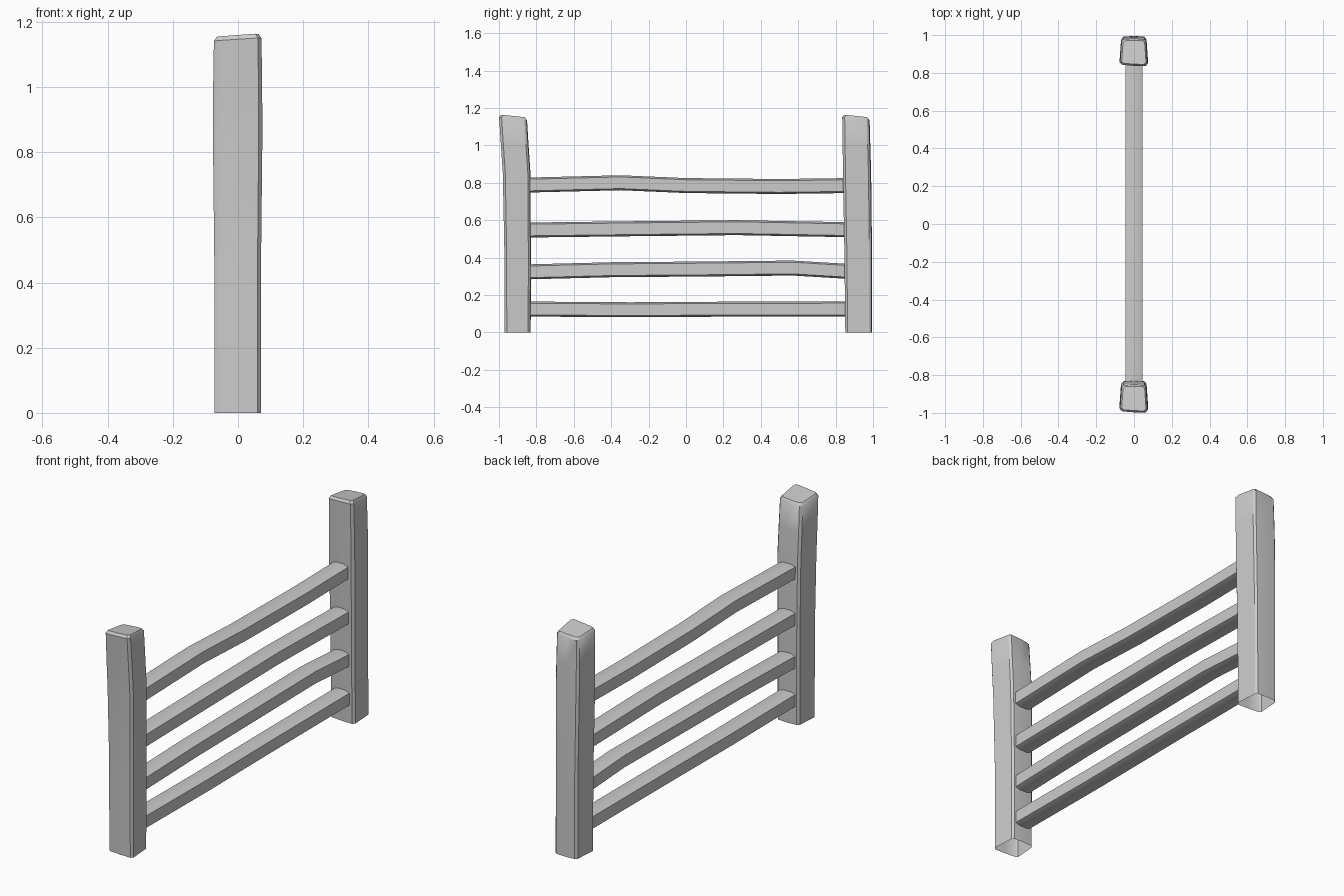
import bpy, bmesh


def loft(name, rings, cap_start, cap_end):
    """Skin a list of equal-length point rings into one smooth-by-angle object."""
    bm = bmesh.new()
    loops = [[bm.verts.new(p) for p in ring] for ring in rings]
    n = len(loops[0])
    for a, b in zip(loops, loops[1:]):
        for i in range(n):
            j = (i + 1) % n
            bm.faces.new((a[i], a[j], b[j], b[i]))
    if cap_start:
        bm.faces.new(loops[0][::-1])
    if cap_end:
        bm.faces.new(loops[-1])
    bmesh.ops.recalc_face_normals(bm, faces=bm.faces)
    mesh = bpy.data.meshes.new(name)
    bm.to_mesh(mesh)
    bm.free()
    obj = bpy.data.objects.new(name, mesh)
    bpy.context.collection.objects.link(obj)
    bpy.context.view_layer.objects.active = obj
    obj.select_set(True)
    bpy.ops.object.shade_smooth_by_angle(angle=0.6)
    obj.select_set(False)
    return obj


# Post cross-section: tapered block with softened corners, wider towards -y
POST = [(-0.061, -0.066), (0.0, -0.071), (0.061, -0.073), (0.072, -0.060),
        (0.064, 0.058), (0.055, 0.069), (0.0, 0.072), (-0.055, 0.069),
        (-0.066, 0.058), (-0.074, -0.056)]


def post(name, levels):
    # levels: (z, centre y, x scale, y scale, top tilt amount)
    rings = [[(x * sx, cy + y * sy, z + t * (0.06 * x - 0.09 * y))
              for x, y in POST] for z, cy, sx, sy, t in levels]
    # underside stays open; the top is a slanted, chamfered cap
    obj = loft(name, rings, False, True)
    return obj


post("left_post", [(0, -0.90, 0.98, 0.97, 0), (0.45, -0.90, 0.98, 0.98, 0),
                   (0.85, -0.905, 1.04, 1.02, 0), (1.00, -0.915, 1.03, 1.02, 0),
                   (1.14, -0.924, 1.0, 1.03, 1), (1.153, -0.924, 0.88, 0.90, 1)])
post("right_post", [(0, 0.924, 0.98, 0.99, 0), (0.45, 0.921, 0.98, 1.02, 0),
                    (0.85, 0.915, 1.04, 1.04, 0), (1.00, 0.912, 1.03, 1.02, 0),
                    (1.14, 0.909, 1.0, 1.01, 1), (1.153, 0.909, 0.88, 0.88, 1)])

# Rail cross-section: flat sides, gently arched top and bottom
RAIL = [(-0.045, -0.031), (-0.020, -0.040), (0.020, -0.040), (0.045, -0.031),
        (0.045, 0.031), (0.020, 0.040), (-0.020, 0.040), (-0.045, 0.031)]

# Slightly crooked rail paths: (y, centre z), bottom to top
PATHS = [
    [(-0.87, 0.125), (-0.30, 0.121), (0.20, 0.124), (0.87, 0.125)],
    [(-0.87, 0.323), (-0.40, 0.335), (0.10, 0.339), (0.57, 0.344), (0.87, 0.326)],
    [(-0.87, 0.547), (-0.30, 0.554), (0.27, 0.560), (0.87, 0.549)],
    [(-0.87, 0.787), (-0.35, 0.800), (0.0, 0.785), (0.50, 0.780), (0.87, 0.785)],
]
for k, path in enumerate(PATHS, 1):
    loft(f"rail_{k}", [[(x, y, z + dz) for x, dz in RAIL] for y, z in path],
         True, True)
